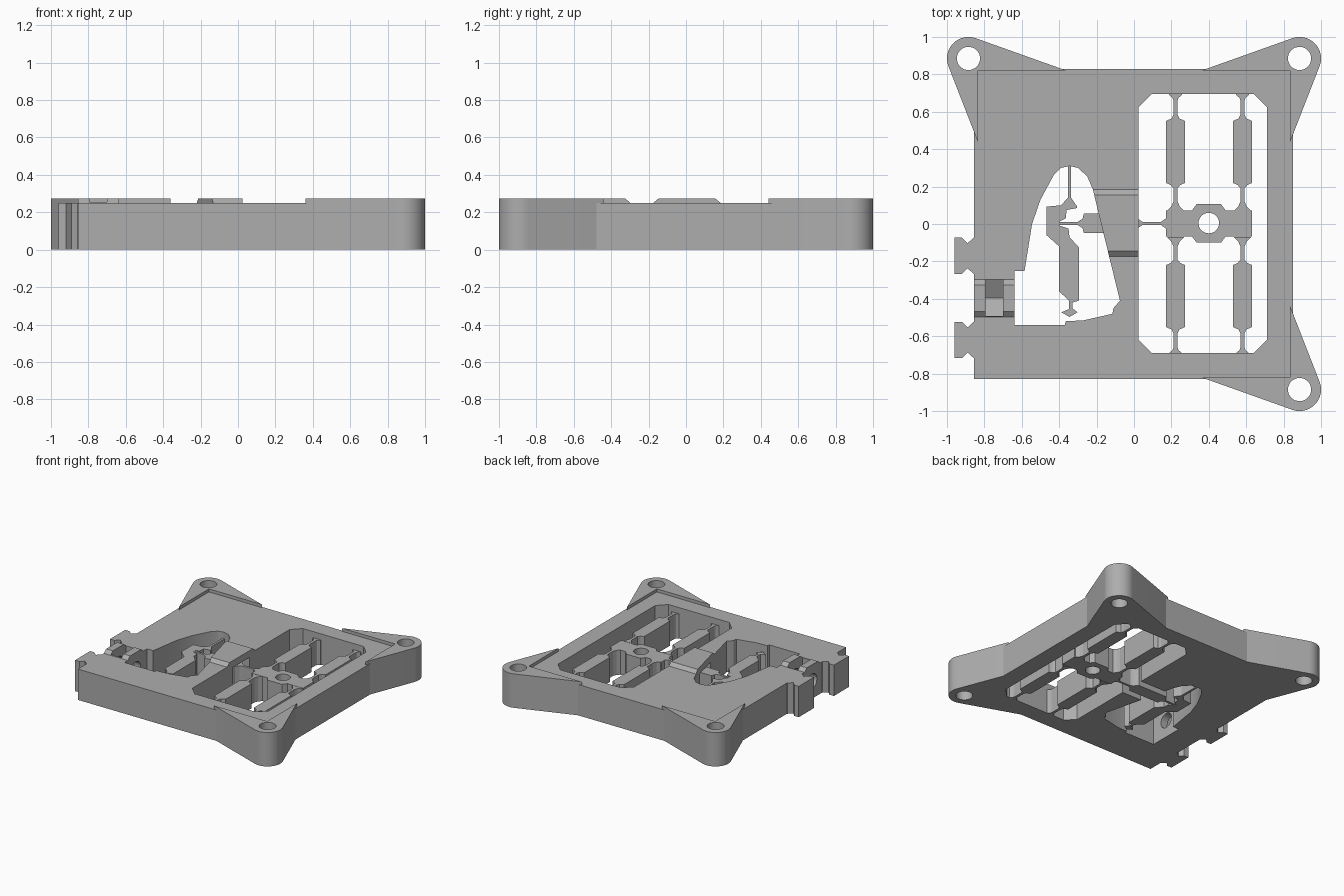
import bpy, bmesh, math

if "Cube" in bpy.data.objects:
    bpy.data.objects.remove(bpy.data.objects["Cube"])

grey = bpy.data.materials.new("grey plastic")
grey.diffuse_color = (0.42, 0.42, 0.42, 1)
grey.use_nodes = True
grey.node_tree.nodes["Principled BSDF"].inputs["Base Color"].default_value = grey.diffuse_color


def prism(name, pts, z0, z1, axis="z"):
    """Extrude an outline: (x, y) along z, or (y, z) along x."""
    bm = bmesh.new()
    put = (lambda a, b, h: (a, b, h)) if axis == "z" else (lambda a, b, h: (h, a, b))
    lo = [bm.verts.new(put(a, b, z0)) for a, b in pts]
    hi = [bm.verts.new(put(a, b, z1)) for a, b in pts]
    bm.faces.new(lo[::-1])
    bm.faces.new(hi)
    n = len(pts)
    for i in range(n):
        j = (i + 1) % n
        bm.faces.new((lo[i], lo[j], hi[j], hi[i]))
    bmesh.ops.recalc_face_normals(bm, faces=bm.faces)
    me = bpy.data.meshes.new(name)
    bm.to_mesh(me)
    bm.free()
    me.materials.append(grey)
    ob = bpy.data.objects.new(name, me)
    bpy.context.collection.objects.link(ob)
    return ob


def rect(x0, x1, y0, y1):
    return [(x0, y0), (x1, y0), (x1, y1), (x0, y1)]


def arc(cx, cy, r, a0=0, a1=360, n=32):
    full = a1 - a0 == 360
    steps = n if full else n + 1
    return [(cx + r * math.cos(math.radians(a0 + (a1 - a0) * i / n)),
             cy + r * math.sin(math.radians(a0 + (a1 - a0) * i / n))) for i in range(steps)]


def cut(ob, cutters):
    bpy.context.view_layer.objects.active = ob
    for c in cutters:
        m = ob.modifiers.new("cut", "BOOLEAN")
        m.operation, m.solver, m.object = "DIFFERENCE", "EXACT", c
        bpy.ops.object.modifier_apply(modifier=m.name)


def smooth(ob):
    bpy.ops.object.select_all(action="DESELECT")
    ob.select_set(True)
    bpy.context.view_layer.objects.active = ob
    bpy.ops.object.shade_smooth_by_angle(angle=math.radians(25))


def bevelled(y0, y1):
    return [(y0, 0.245), (y0, 0.25), (y0 + 0.03, 0.275), (y1 - 0.03, 0.275), (y1, 0.25), (y1, 0.245)]


# Openings
window = prism("window_cutter", [
    (0.095, -0.69), (0.64, -0.69), (0.71, -0.62), (0.71, 0.625),
    (0.64, 0.695), (0.095, 0.695), (0.025, 0.625), (0.025, -0.62)], -0.1, 0.5)
lever_bay = prism("lever_bay_cutter", [
    (-0.64, -0.54), (-0.64, -0.25), (-0.585, -0.25), (-0.545, 0), (-0.5, 0.13), (-0.43, 0.26),
    (-0.39, 0.3), (-0.345, 0.31), (-0.3, 0.3), (-0.25, 0.255), (-0.22, 0.185), (-0.19, 0.06),
    (-0.075, -0.41), (-0.11, -0.45), (-0.115, -0.48), (-0.27, -0.515), (-0.365, -0.52),
    (-0.37, -0.54)], -0.1, 0.5)
tunnel = prism("tunnel_cutter", rect(-0.3, 0.1, -0.1, 0.11), -0.1, 0.22)
bolt_hole = prism("bolt_hole_cutter", arc(-0.395, 0.14, 0.06), -1, -0.5, "x")
nut_slot = prism("nut_slot_cutter", [
    (-0.395, 0.03), (-0.298, 0.086), (-0.298, 0.4), (-0.492, 0.4), (-0.492, 0.086)],
    -0.795, -0.7, "x")
cutters = [window, lever_bay, tunnel, bolt_hole, nut_slot]

# Base plate
plate = prism("base_plate", rect(-0.855, 0.85, -0.83, 0.83), 0, 0.25)
cut(plate, cutters)
smooth(plate)

# Raised covers over the tunnel and the nut slot
tunnel_cover = prism("tunnel_cover", bevelled(-0.175, 0.185), -0.25, 0.025, "x")
cut(tunnel_cover, [lever_bay])
nut_cover = prism("nut_cover", bevelled(-0.497, -0.297), -0.855, -0.64, "x")
cut(nut_cover, [nut_slot])

# Corner mounting ears
ear = [(0.835, 0.82), (0.835, 0.44)] + arc(0.885, 0.885, 0.115, -21.3, 109.6, 20) + [(0.36, 0.82)]
for label, sx, sy in (("back_right", 1, 1), ("back_left", -1, 1), ("front_right", 1, -1)):
    ob = prism(label + "_ear", [(sx * x, sy * y) for x, y in ear], 0, 0.275)
    hole = prism(label + "_hole_cutter", arc(sx * 0.885, sy * 0.885, 0.062), -0.1, 0.5)
    cut(ob, [hole])
    smooth(ob)
    cutters.append(hole)

# Dovetail tabs on the left edge
for i, yc in enumerate((-0.17, -0.62)):
    half = [(-0.85, 0.067), (-0.89, 0.067), (-0.92, 0.097), (-0.96, 0.097)]
    half = [(-0.85, 0.097), (-0.857, 0.097)] + half[1:]
    prism(f"tab_{i + 1}", [(x, yc + d) for x, d in half] +
          [(x, yc - d) for x, d in half[::-1]], 0, 0.25)

# Folded beam springs inside the window
TOP = 0.2
beam = [(0.71, 0.035), (0.69, 0.035), (0.675, 0.016), (0.66, 0.011), (0.585, 0.011),
        (0.565, 0.02), (0.55, 0.052), (0.22, 0.052), (0.208, 0.025), (0.19, 0.011),
        (0.12, 0.011), (0.095, 0.022), (0.07, 0.045)]
for cx in (0.222, 0.58):
    for s in (1, -1):
        prism("beam_spring", [(cx + w, s * y) for y, w in beam] +
              [(cx - w, s * y) for y, w in beam[::-1]], 0, TOP)

# Central shuttle with a hole
half = [(0.17, 0.02), (0.17, 0.07), (0.31, 0.07), (0.335, 0.103), (0.465, 0.103),
        (0.49, 0.07), (0.63, 0.07)]
shuttle = prism("shuttle", [(x, 0.003 + y) for x, y in half] +
                [(x, 0.003 - y) for x, y in half[::-1]], 0, TOP)
hole = prism("shuttle_hole_cutter", arc(0.4, 0.005, 0.055), -0.1, 0.5)
cut(shuttle, [hole])
smooth(shuttle)
cutters.append(hole)

# Link rod from the shuttle under the cover to the lever
link = [(-0.41, 0.009), (-0.3, 0.009), (-0.275, 0.025), (-0.268, 0.052), (0.0, 0.052),
        (0.025, 0.022), (0.045, 0.009), (0.145, 0.009), (0.175, 0.03)]
prism("link_rod", [(x, 0.003 + d) for x, d in link] +
      [(x, 0.003 - d) for x, d in link[::-1]], 0, TOP)

# Pivoting lever with its thin hinge and pointed tip
prism("lever", [
    (-0.354, 0.33), (-0.336, 0.33), (-0.336, 0.14), (-0.305, 0.095), (-0.305, 0.085),
    (-0.36, 0.075), (-0.365, 0.03), (-0.4, 0.012), (-0.4, -0.008), (-0.35, -0.025),
    (-0.345, -0.07), (-0.295, -0.125), (-0.295, -0.41), (-0.33, -0.42), (-0.33, -0.45),
    (-0.302, -0.472), (-0.345, -0.497), (-0.388, -0.472), (-0.348, -0.455), (-0.348, -0.41),
    (-0.4, -0.36), (-0.4, -0.12), (-0.467, -0.06), (-0.467, 0.093), (-0.39, 0.1),
    (-0.354, 0.14)], 0, TOP)

for c in cutters:
    bpy.data.objects.remove(c)
